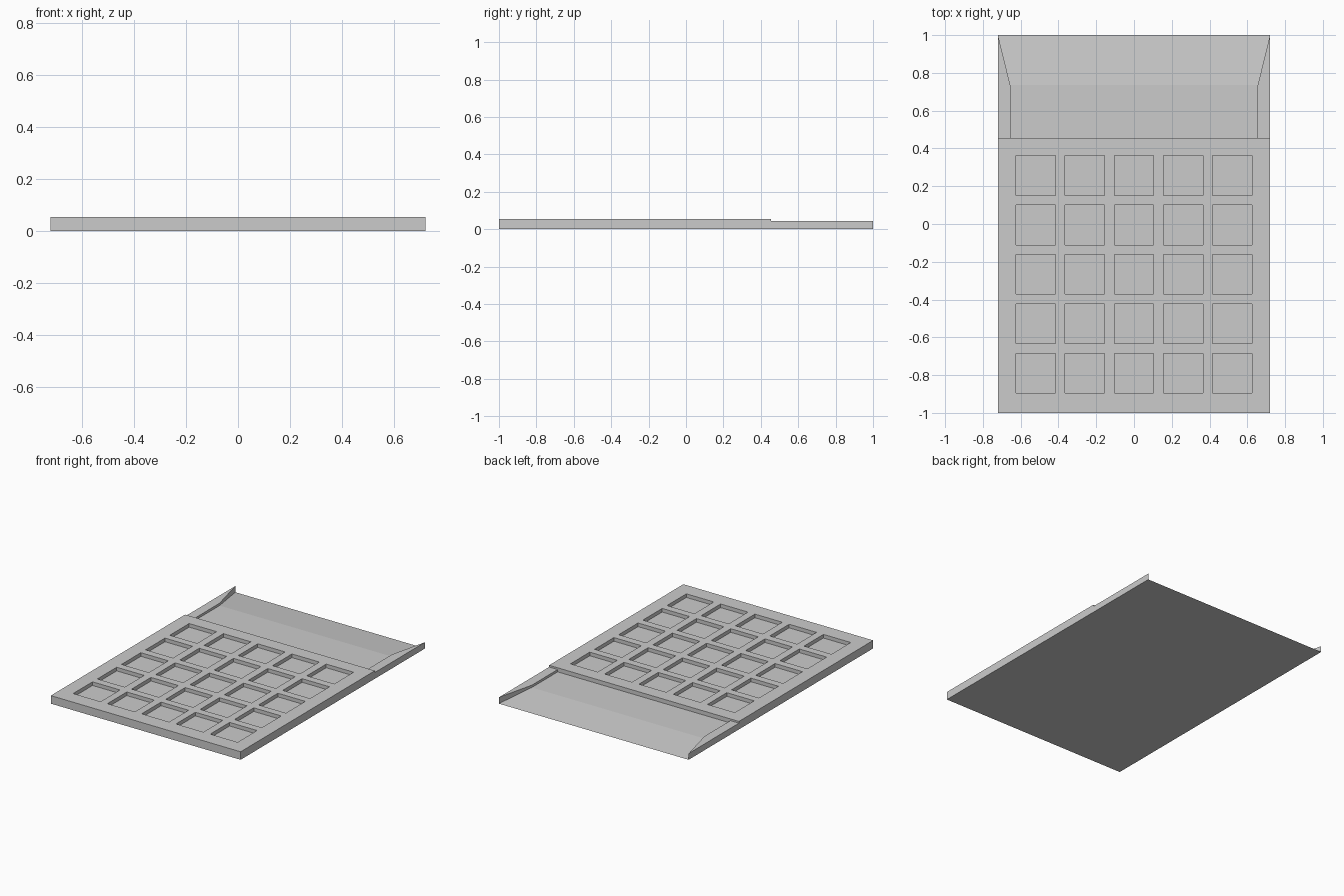
import bpy
import bmesh

if "Cube" in bpy.data.objects:
    bpy.data.objects.remove(bpy.data.objects["Cube"], do_unlink=True)

grey = bpy.data.materials.new("plain grey")
grey.use_nodes = True
COLOUR = (0.6, 0.6, 0.6, 1)
grey.diffuse_color = COLOUR
grey.node_tree.nodes["Principled BSDF"].inputs["Base Color"].default_value = COLOUR

HALF_W, RAIL_IN = 0.72, 0.655
STEP_Y, CREASE_Y = 0.455, 0.735
PANEL_Z, RAIL_Z, FLOOR_Z, POCKET_Z = 0.055, 0.043, 0.027, 0.03


def finish(bm, name):
    """Clean up a bmesh and turn it into a grey object."""
    bmesh.ops.remove_doubles(bm, verts=bm.verts[:], dist=1e-5)
    bmesh.ops.recalc_face_normals(bm, faces=bm.faces[:])
    mesh = bpy.data.meshes.new(name)
    bm.to_mesh(mesh)
    bm.free()
    mesh.materials.append(grey)
    obj = bpy.data.objects.new(name, mesh)
    bpy.context.collection.objects.link(obj)
    return obj


def prism(name, outline):
    """Solid between a top outline of (x, y, z) points and the ground."""
    bm = bmesh.new()
    top = [bm.verts.new(p) for p in outline]
    low = [bm.verts.new((x, y, 0)) for x, y, z in outline]
    bm.faces.new(top)
    bm.faces.new(low[::-1])
    for i in range(len(top)):
        j = (i + 1) % len(top)
        bm.faces.new((top[i], low[i], low[j], top[j]))
    return finish(bm, name)


def cuts(low, high, first, size, pitch):
    """Grid lines: both outer edges and both sides of five pockets."""
    lines = [low]
    for i in range(5):
        lines += [first + i * pitch, first + i * pitch + size]
    return lines + [high]


# Main panel: a grid sheet whose odd cells sink into pockets
xs = cuts(-HALF_W, HALF_W, -0.624, 0.208, 0.26)
ys = cuts(-1, STEP_Y, -0.895, 0.21, 0.2617)
bm = bmesh.new()
grid = [[bm.verts.new((x, y, PANEL_Z)) for x in xs] for y in ys]
pockets = []
for r in range(len(ys) - 1):
    for c in range(len(xs) - 1):
        face = bm.faces.new((grid[r][c], grid[r][c + 1], grid[r + 1][c + 1], grid[r + 1][c]))
        if r % 2 and c % 2:
            pockets.append(face)
border = [e for e in bm.edges if e.is_boundary]
sunk = bmesh.ops.extrude_discrete_faces(bm, faces=pockets)["faces"]
for v in {v for f in sunk for v in f.verts}:
    v.co.z = POCKET_Z

# Panel sides and underside
skirt = bmesh.ops.extrude_edge_only(bm, edges=border)["geom"]
for v in skirt:
    if isinstance(v, bmesh.types.BMVert):
        v.co.z = 0
bottom = [e for e in bm.edges if all(v.co.z == 0 for v in e.verts)]
bmesh.ops.contextual_create(bm, geom=bottom)
flat = [e for e in bm.edges if len(e.link_faces) == 2]
bmesh.ops.recalc_face_normals(bm, faces=bm.faces[:])
bmesh.ops.dissolve_limit(bm, angle_limit=0.01, verts=bm.verts[:], edges=flat)
finish(bm, "pocket_panel")

# Lower rear floor and the ramp down to the back edge
prism("rear_floor", [(-RAIL_IN, STEP_Y, FLOOR_Z), (RAIL_IN, STEP_Y, FLOOR_Z),
                     (RAIL_IN, CREASE_Y, FLOOR_Z), (-RAIL_IN, CREASE_Y, FLOOR_Z)])
prism("entry_ramp", [(-RAIL_IN, CREASE_Y, FLOOR_Z), (RAIL_IN, CREASE_Y, FLOOR_Z),
                     (HALF_W, 1, 0), (-HALF_W, 1, 0)])

# Side rails, tapering to a point at the back
for side, name in ((1, "left_rail"), (-1, "right_rail")):
    prism(name, [(side * RAIL_IN, STEP_Y, RAIL_Z), (side * HALF_W, STEP_Y, RAIL_Z),
                 (side * HALF_W, 1, RAIL_Z), (side * RAIL_IN, CREASE_Y, RAIL_Z)])
